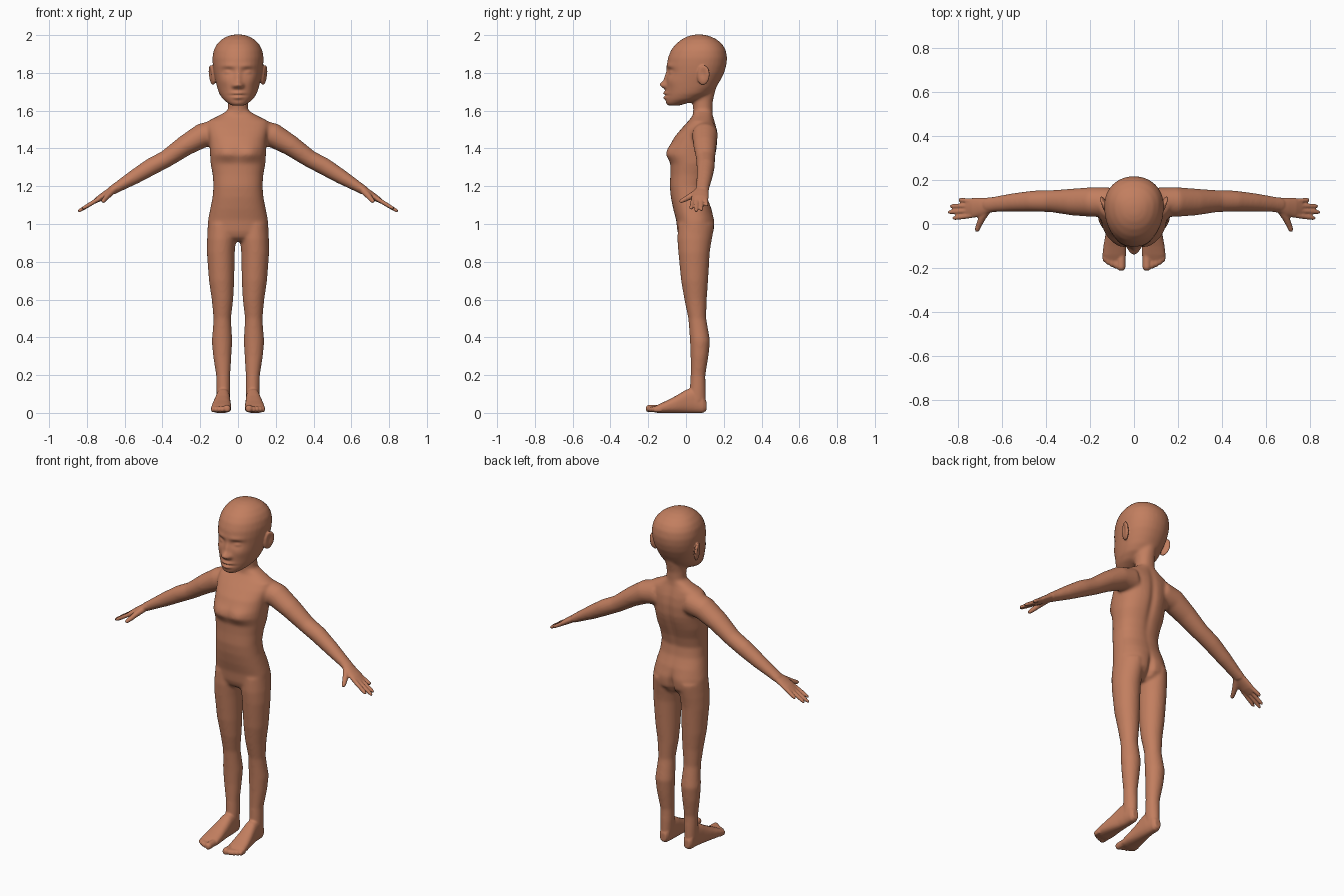
import bpy, bmesh, math
from mathutils import Vector, Matrix

SEG = 32


def loft(bm, rings):
    """Skin a list of point rings into a closed solid."""
    loops = [[bm.verts.new(p) for p in ring] for ring in rings]
    n = len(loops[0])
    for a, b in zip(loops, loops[1:]):
        for i in range(n):
            j = (i + 1) % n
            bm.faces.new((a[i], a[j], b[j], b[i]))
    bm.faces.new(loops[0])
    bm.faces.new(loops[-1])


def circle(power=2.0):
    for i in range(SEG):
        t = 2 * math.pi * (i + 0.5) / SEG
        c, s = math.cos(t), math.sin(t)
        yield (math.copysign(abs(c) ** (2 / power), c),
               math.copysign(abs(s) ** (2 / power), s))


def slices(bm, rows, side=1, power=2.0, frac=0.5, along_y=False):
    """Flat sections (level, x0, x1, low, high), stacked along z or y."""
    rings = []
    for lev, x0, x1, v0, v1 in rows:
        cx, hw, cv = (x0 + x1) / 2, (x1 - x0) / 2, v0 + frac * (v1 - v0)
        ring = []
        for c, s in circle(power):
            x = side * (cx + hw * c)
            v = cv + s * ((v1 - cv) if s > 0 else (cv - v0))
            ring.append((x, lev, v) if along_y else (x, v, lev))
        rings.append(ring)
    loft(bm, rings)


def tube(bm, pts, side=1):
    """Limb along a path of (x, y, z, half width in y, half thickness)."""
    rings = []
    for i, (x, y, z, wy, th) in enumerate(pts):
        p, q = pts[max(i - 1, 0)], pts[min(i + 1, len(pts) - 1)]
        t = (Vector(q[:3]) - Vector(p[:3])).normalized()
        a = Vector((0, 1, 0))
        a = (a - t * a.dot(t)).normalized()
        b = t.cross(a)
        ring = [Vector((x, y, z)) + a * wy * c + b * th * s for c, s in circle()]
        rings.append([(side * v.x, v.y, v.z) for v in ring])
    loft(bm, rings)


def finish(obj, voxel, repeat):
    """Fuse overlapping parts into one skin and relax it."""
    bpy.context.view_layer.objects.active = obj
    m = obj.modifiers.new("fuse", 'REMESH')
    m.mode = 'VOXEL'
    m.voxel_size = voxel
    m.use_smooth_shade = True
    s = obj.modifiers.new("relax", 'SMOOTH')
    s.factor = 0.5
    s.iterations = repeat
    for name in ("fuse", "relax"):
        bpy.ops.object.modifier_apply(modifier=name)


def sym(rows):
    return [(z, -w, w, f, b) for z, w, f, b in rows]


bm = bmesh.new()
# torso: level, half width, front, back
slices(bm, sym([(1.60, .055, .042, .14), (1.572, .105, .035, .144), (1.545, .16, .012, .152),
                (1.51, .165, -.02, .162), (1.46, .155, -.062, .168), (1.40, .15, -.093, .165),
                (1.365, .148, -.1, .157), (1.32, .145, -.083, .142), (1.26, .134, -.083, .12),
                (1.20, .13, -.086, .106), (1.14, .135, -.08, .114), (1.08, .147, -.068, .135),
                (1.02, .159, -.052, .144), (.96, .162, -.046, .14), (.93, .15, -.035, .12),
                (.91, .09, -.01, .09)]), power=2.35)
# neck
slices(bm, sym([(1.53, .066, .03, .148), (1.6, .054, .038, .142), (1.65, .053, .035, .143),
                (1.72, .056, .02, .16)]))
# head
slices(bm, sym([(1.626, .032, -.098, -.04), (1.64, .055, -.108, .01), (1.66, .08, -.109, .075),
                (1.69, .1, -.108, .13), (1.72, .11, -.108, .158), (1.76, .12, -.107, .182),
                (1.80, .129, -.102, .202), (1.84, .134, -.102, .214), (1.88, .136, -.096, .218),
                (1.92, .129, -.08, .211), (1.95, .114, -.057, .194), (1.977, .088, -.024, .164),
                (1.995, .055, .012, .126), (2.003, .022, .045, .09)]), power=2.1, frac=.57)
for s in (1, -1):
    # legs: level, inner, outer, front, back
    slices(bm, [(1.0, .012, .158, -.042, .138), (.92, .011, .164, -.046, .134),
                (.85, .017, .165, -.041, .126), (.7, .02, .154, -.026, .117),
                (.6, .025, .139, -.009, .11), (.5, .037, .13, .012, .107),
                (.45, .034, .133, .016, .116), (.38, .03, .139, .021, .128),
                (.3, .035, .132, .024, .119), (.2, .041, .116, .024, .103),
                (.13, .04, .115, .02, .105), (.05, .045, .112, .01, .106)], s)
    # arms
    tube(bm, [(.10, .10, 1.485, .066, .07), (.19, .10, 1.468, .068, .065),
              (.28, .10, 1.415, .061, .055), (.38, .104, 1.345, .05, .046),
              (.46, .104, 1.303, .048, .046), (.55, .098, 1.248, .042, .039),
              (.63, .09, 1.20, .036, .029), (.68, .085, 1.17, .035, .023)], s)

mesh = bpy.data.meshes.new("body")
bm.to_mesh(mesh)
bm.free()
body = bpy.data.objects.new("body", mesh)
bpy.context.collection.objects.link(body)
finish(body, .008, 8)

# finer parts are added to the relaxed body
bm = bmesh.new()
bm.from_mesh(body.data)
for s in (1, -1):
    # foot
    slices(bm, [(.108, .06, .097, .012, .06), (.09, .05, .107, 0, .1), (.04, .043, .113, -.001, .135),
                (0, .041, .119, -.001, .122), (-.05, .039, .13, -.001, .092),
                (-.10, .036, .139, -.001, .066), (-.14, .036, .143, -.001, .048),
                (-.165, .041, .138, .002, .035)], s, power=2.5, along_y=True)
    # toes
    for x, tip, r in ((.058, -.212, .019), (.083, -.203, .011), (.101, -.195, .011),
                      (.118, -.185, .011), (.133, -.173, .01)):
        top = .024 + r
        slices(bm, [(-.13, x - r, x + r, .004, top), (tip + .014, x - r, x + r, .003, top),
                    (tip + .004, x - r * .8, x + r * .8, .006, top - .005),
                    (tip, x - r * .4, x + r * .4, .012, top - .012)], s, along_y=True)
    # palm
    tube(bm, [(.63, .09, 1.20, .033, .025), (.665, .084, 1.18, .035, .02), (.695, .078, 1.161, .042, .019),
              (.73, .074, 1.138, .046, .017), (.762, .072, 1.117, .04, .011)], s)
    # fingers: root y, tip x, tip y
    for ry, tx, ty in ((.039, .825, .026), (.062, .847, .053), (.083, .837, .081), (.104, .797, .11)):
        a, b = Vector((.735, ry, 1.134)), Vector((tx, ty, 1.19 - (tx - .65) * .63))
        tube(bm, [(*a.lerp(b, t), r, r) for t, r in
                  ((0, .0115), (.5, .011), (.86, .0098), (.96, .0075), (1, .004))], s)
    # thumb
    tube(bm, [(.665, .068, 1.175, .018, .018), (.69, .03, 1.15, .017, .016),
              (.706, -.006, 1.13, .013, .013), (.714, -.026, 1.121, .011, .011),
              (.717, -.035, 1.117, .005, .005)], s)
    # ear
    pose = (Matrix.Translation((s * .139, .092, 1.788)) @ Matrix.Rotation(-s * .32, 4, 'Z')
            @ Matrix.Rotation(s * .12, 4, 'Y') @ Matrix.Rotation(-.15, 4, 'X')
            @ Matrix.Diagonal((.013, .035, .054, 1)))
    bmesh.ops.create_uvsphere(bm, u_segments=24, v_segments=16, radius=1, matrix=pose)
bmesh.ops.recalc_face_normals(bm, faces=bm.faces[:])
bm.to_mesh(body.data)
bm.free()
finish(body, .005, 3)

# soft sculpting strokes, mirrored in x: centre, spread, push
strokes = [
    ((0, -.11, 1.737), (.015, .06, .014), (0, -.028, 0)),       # nose tip
    ((0, -.10, 1.775), (.012, .06, .024), (0, -.010, 0)),       # nose bridge
    ((.020, -.10, 1.732), (.009, .05, .009), (0, -.011, 0)),    # nostril
    ((.050, -.09, 1.808), (.022, .05, .014), (0, .013, 0)),     # eye socket
    ((.054, -.09, 1.804), (.014, .05, .008), (0, -.009, 0)),    # eyelid
    ((.050, -.09, 1.836), (.028, .05, .010), (0, -.005, 0)),    # brow
    ((.072, -.06, 1.755), (.022, .05, .020), (0, -.005, 0)),    # cheek
    ((0, -.11, 1.692), (.023, .05, .007), (0, -.014, 0)),       # upper lip
    ((0, -.11, 1.670), (.019, .05, .007), (0, -.013, 0)),       # lower lip
    ((0, -.11, 1.681), (.026, .05, .004), (0, .007, 0)),        # mouth line
    ((.158, .088, 1.797), (.016, .014, .024), (-.010, 0, 0)),   # ear bowl
    ((.065, -.09, 1.378), (.036, .04, .028), (0, -.012, 0)),    # chest
    ((0, .16, 1.36), (.016, .05, .14), (0, -.009, 0)),          # spine
    ((.070, .14, .99), (.042, .05, .05), (0, .011, 0)),         # buttock
    ((0, .14, .96), (.012, .05, .045), (0, -.018, 0)),          # cleft
]
for v in body.data.vertices:
    x, y, z = v.co
    if z < .8:
        continue
    sgn = 1 if x >= 0 else -1
    p = (abs(x), y, z)
    for c, w, d in strokes:
        if abs(z - c[2]) > 3.5 * w[2]:
            continue
        e = sum(((p[k] - c[k]) / w[k]) ** 2 for k in range(3))
        if e < 12:
            v.co += Vector((d[0] * sgn, d[1], d[2])) * math.exp(-e / 2)

# colour
skin = bpy.data.materials.new("brown skin")
skin.diffuse_color = (.54, .21, .115, 1)
body.data.materials.clear()
body.data.materials.append(skin)
for f in body.data.polygons:
    f.use_smooth = True
    f.material_index = 0
body.data.update()
